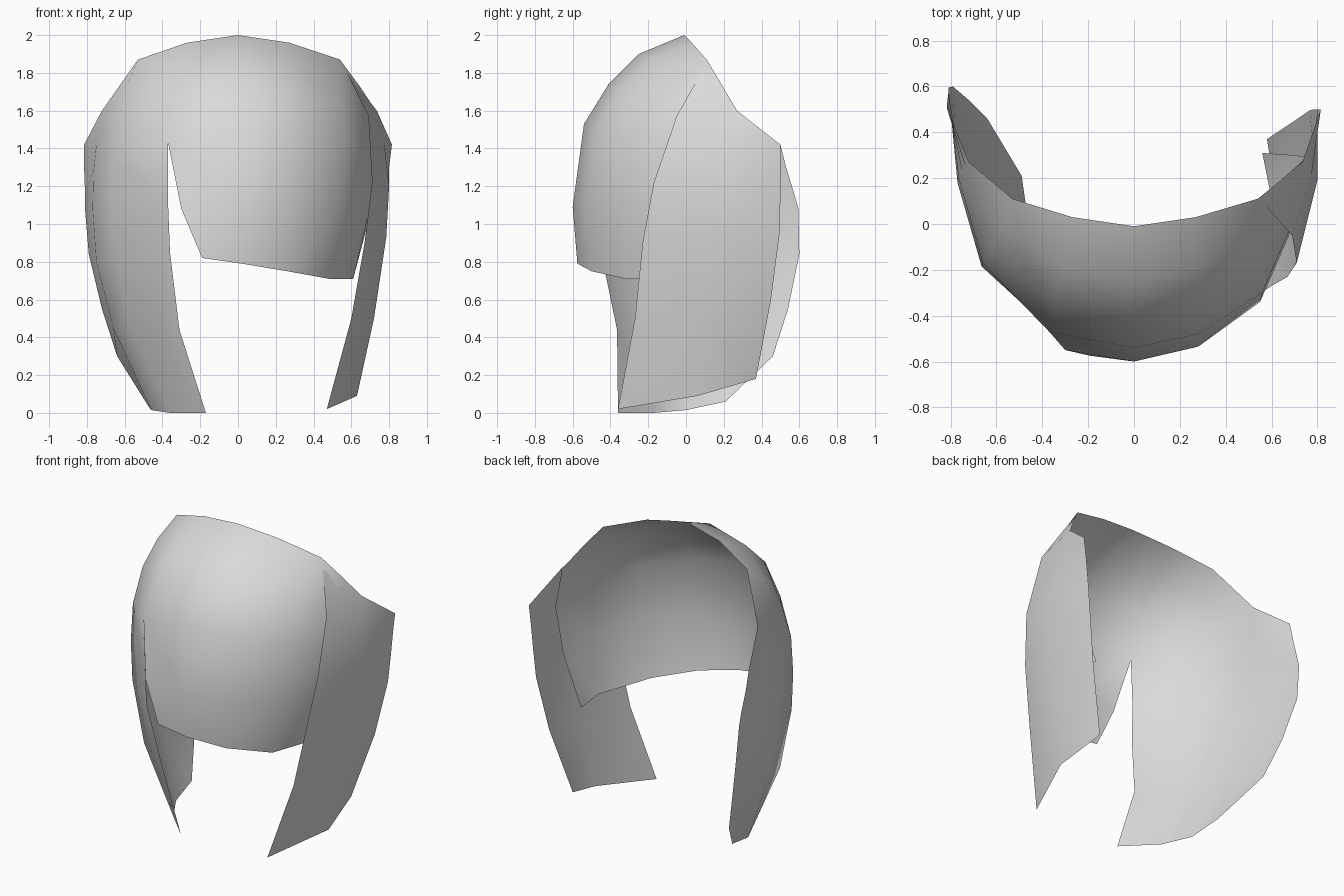
import bpy, bmesh
from mathutils import Vector

grey = bpy.data.materials.new("light_grey")
grey.diffuse_color = (0.7, 0.7, 0.7, 1)


def build_sheet(name, grids):
    """Skin each list of columns (ordered left to right, top to bottom) into one open sheet."""
    bm = bmesh.new()
    for columns in grids:
        cols = [[bm.verts.new(p) for p in col] for col in columns]
        for a, b in zip(cols, cols[1:]):
            for i in range(len(a) - 1):
                bm.faces.new((a[i], a[i + 1], b[i + 1], b[i]))
    bmesh.ops.remove_doubles(bm, verts=bm.verts, dist=0.002)
    bmesh.ops.triangulate(bm, faces=bm.faces)
    # face away from the middle of the head
    bm.normal_update()
    for f in bm.faces:
        if f.normal.dot(f.calc_center_median() - Vector((0, 0.3, 0.95))) < 0:
            f.normal_flip()
    mesh = bpy.data.meshes.new(name)
    bm.to_mesh(mesh)
    bm.free()
    mesh.materials.append(grey)
    mesh.polygons.foreach_set("use_smooth", [True] * len(mesh.polygons))
    obj = bpy.data.objects.new(name, mesh)
    bpy.context.collection.objects.link(obj)
    return obj


# Column where the fringe and the left lock part
parting = [(-.27, .03, 1.96), (-.31, -.19, 1.86), (-.35, -.34, 1.70), (-.37, -.47, 1.43)]

# Fringe: over the crown and forehead, tucked inside the right lock
fringe = [
    parting + [(-.30, -.55, 1.08), (-.19, -.575, .82)],
    [(0, -.01, 2), (0, -.25, 1.9), (0, -.41, 1.74), (0, -.54, 1.53), (0, -.6, 1.09), (.02, -.575, .79)],
    [(.27, .03, 1.96), (.27, -.19, 1.87), (.28, -.36, 1.71), (.28, -.48, 1.5), (.28, -.535, 1.09), (.26, -.5, .75)],
    [(.54, .11, 1.87), (.54, -.06, 1.78), (.55, -.2, 1.64), (.56, -.3, 1.45), (.55, -.34, 1.08), (.48, -.32, .71)],
    [(.64, .19, 1.735), (.65, .12, 1.69), (.67, .06, 1.58), (.69, 0, 1.4), (.69, -.02, 1.05), (.61, .06, .71)],
    [(.73, .27, 1.6), (.735, .275, 1.55), (.75, .28, 1.46), (.765, .29, 1.34), (.70, .3, 1.05), (.56, .31, .73)],
]

# Left lock: continues the cap down the side to a pointed front tip
left_lock = [
    [(-.815, .5, 1.42), (-.815, .53, 1.3), (-.81, .57, 1.17), (-.81, .595, 1.08),
     (-.79, .6, .84), (-.72, .54, .55), (-.64, .46, .3), (-.49, .21, .06)],
    [(-.72, .27, 1.6), (-.735, .25, 1.52), (-.75, .23, 1.42), (-.765, .2, 1.28),
     (-.77, .18, 1.08), (-.75, .15, .8), (-.66, .1, .45), (-.46, 0, .015)],
    [(-.53, .11, 1.87), (-.58, -.02, 1.75), (-.63, -.11, 1.58), (-.66, -.17, 1.35),
     (-.665, -.185, 1.1), (-.65, -.19, .85), (-.57, -.18, .44), (-.36, -.17, 0)],
    parting + [(-.37, -.455, 1.1), (-.36, -.45, .85), (-.31, -.365, .44), (-.17, -.36, 0)],
]

# Right lock: separate strand overlapping the fringe
right_lock = [
    [(.57, .085, 1.81), (.69, -.05, 1.57), (.71, -.17, 1.22), (.67, -.23, .9), (.6, -.27, .5), (.47, -.36, .02)],
    [(.735, .27, 1.6), (.775, .22, 1.42), (.80, .19, 1.2), (.785, .14, .93), (.72, .1, .5), (.63, .06, .09)],
    [(.815, .5, 1.42), (.80, .5, 1.3), (.785, .5, 1.15), (.765, .495, .95), (.70, .45, .6), (.58, .37, .18)],
]

build_sheet("hair_cap_with_left_lock", [fringe, left_lock])
build_sheet("right_hair_lock", [right_lock])
